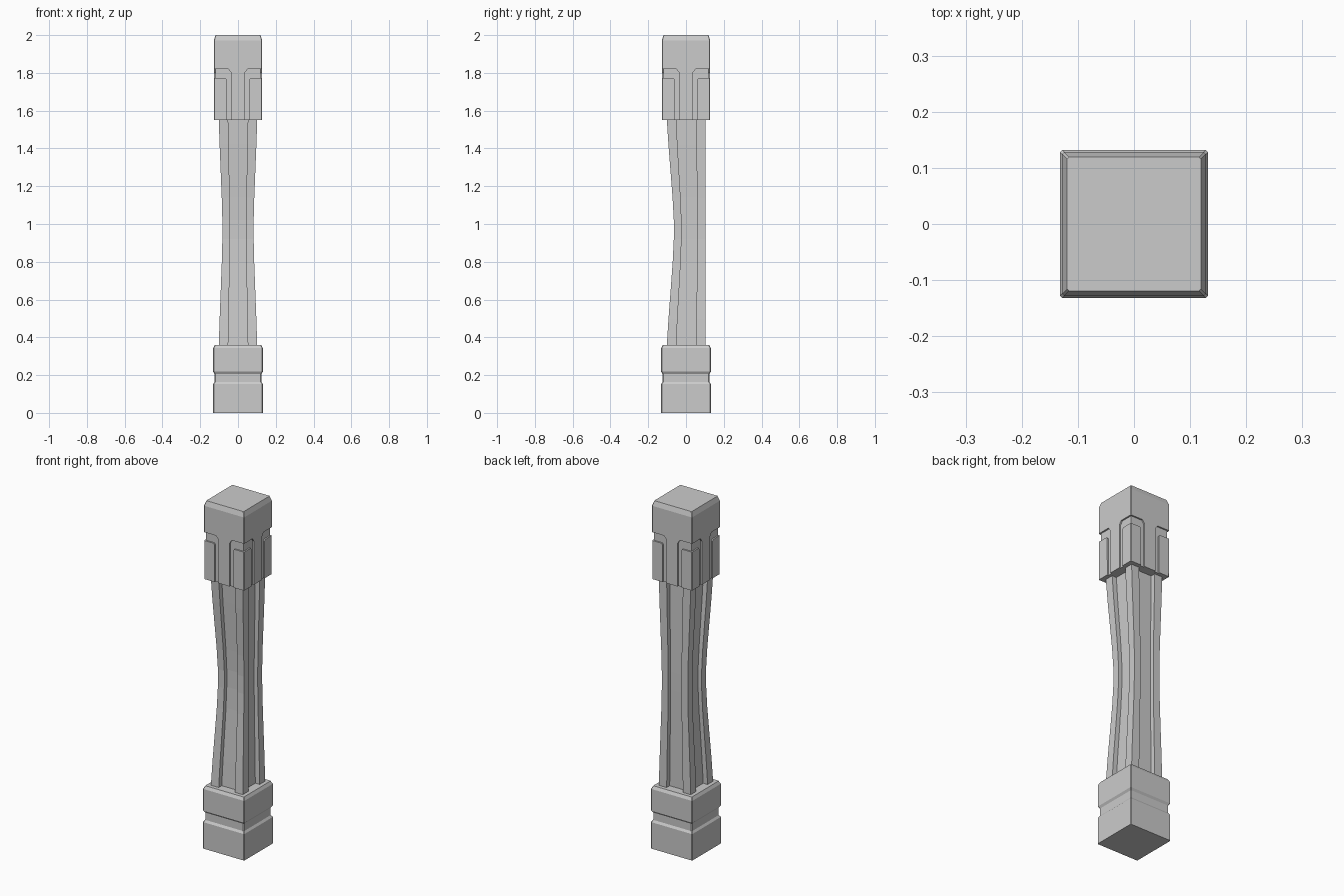
import bpy, bmesh, math
from mathutils import Matrix

if "Cube" in bpy.data.objects:
    bpy.data.objects.remove(bpy.data.objects["Cube"])


def make_object(name, bm):
    bmesh.ops.recalc_face_normals(bm, faces=bm.faces)
    mesh = bpy.data.meshes.new(name)
    bm.to_mesh(mesh)
    bm.free()
    ob = bpy.data.objects.new(name, mesh)
    bpy.context.collection.objects.link(ob)
    return ob


def loft(name, rings):
    """Closed solid skinned through equal-length rings of 3D points."""
    bm = bmesh.new()
    loops = [[bm.verts.new(p) for p in ring] for ring in rings]
    n = len(loops[0])
    for a, b in zip(loops, loops[1:]):
        for i in range(n):
            j = (i + 1) % n
            bm.faces.new((a[i], a[j], b[j], b[i]))
    bm.faces.new(loops[0][::-1])
    bm.faces.new(loops[-1])
    return make_object(name, bm)


def square(h, z, c=0.004):
    """Square section with tiny chamfered corners."""
    k = h - c
    return [(h, -k, z), (h, k, z), (k, h, z), (-k, h, z),
            (-h, k, z), (-h, -k, z), (-k, -h, z), (k, -h, z)]


# Base: two blocks separated by a sunken band
loft("base", [square(h, z) for h, z in [
    (0.132, 0), (0.132, 0.152), (0.124, 0.164), (0.124, 0.206),
    (0.132, 0.218), (0.132, 0.343), (0.123, 0.36)]])


# Shaft: four corner posts around channelled faces; back stays straight
def shaft_ring(z, pinch):
    p, h, d = 0.052, 0.102, 0.028
    side = [(h, -h), (h, -p), (h - d, -p), (h - d, p), (h, p)]
    pts = []
    for q in range(4):
        c, s = round(math.cos(q * math.pi / 2)), round(math.sin(q * math.pi / 2))
        pts += [(x * c - y * s, x * s + y * c) for x, y in side]
    sx = 1 - 0.19 * pinch
    sy = 1 - 0.185 * pinch
    return [(x * sx, h + (y - h) * sy, z) for x, y in pts]


loft("shaft", [shaft_ring(z, k) for z, k in [
    (0.35, 0), (0.50, 0.25), (0.65, 0.55), (0.80, 0.84), (0.92, 0.99),
    (1.02, 0.99), (1.14, 0.82), (1.28, 0.53), (1.42, 0.24), (1.56, 0)]])

# Capital block with chamfered top
capital = loft("capital", [square(h, z, 0.003) for h, z in [
    (0.127, 1.55), (0.128, 1.972), (0.119, 2.0)]])

# Grooves framing the raised corner panels, two mirrored cuts per face
outline = [(0.036, 1.5), (0.060, 1.5), (0.060, 1.765), (0.066, 1.772),
           (0.2, 1.772), (0.2, 1.82), (0.05, 1.82), (0.036, 1.80)]
bpy.context.view_layer.objects.active = capital
for q in range(4):
    turn = Matrix.Rotation(q * math.pi / 2, 4, 'Z')
    for m in (1, -1):
        bm = bmesh.new()
        face = bm.faces.new([bm.verts.new((m * x, -0.2, z)) for x, z in outline])
        ext = bmesh.ops.extrude_face_region(bm, geom=[face], use_keep_orig=True)
        for v in ext["geom"]:
            if isinstance(v, bmesh.types.BMVert):
                v.co.y = -0.119
        bmesh.ops.transform(bm, matrix=turn, verts=bm.verts)
        cutter = make_object("groove_cutter", bm)
        cutter.hide_render = True
        mod = capital.modifiers.new("groove", 'BOOLEAN')
        mod.operation = 'DIFFERENCE'
        mod.solver = 'EXACT'
        mod.object = cutter
        bpy.ops.object.modifier_apply(modifier=mod.name)
        bpy.data.objects.remove(cutter)
